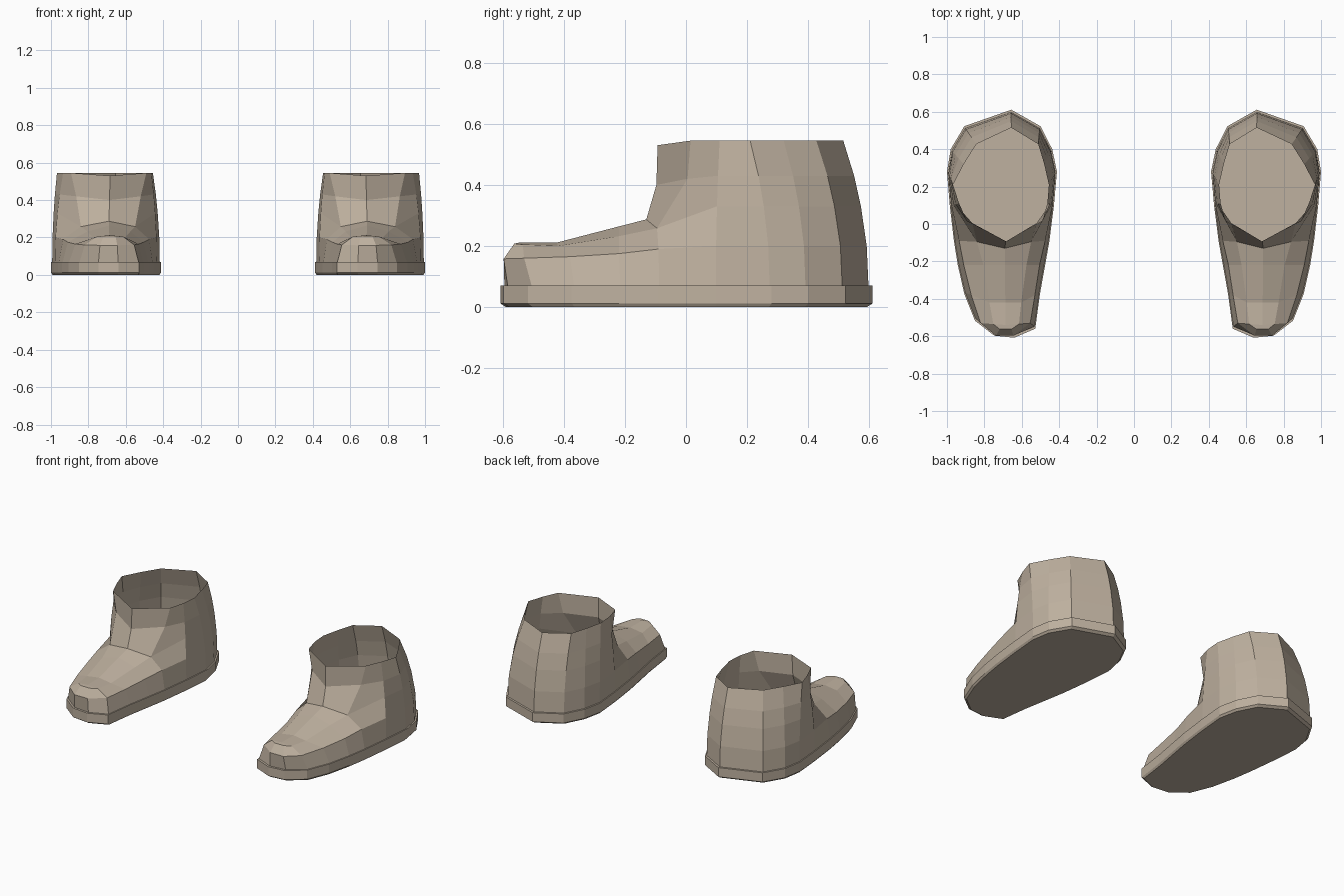
import bpy, bmesh
from mathutils import Vector

if "Cube" in bpy.data.objects:
    bpy.data.objects.remove(bpy.data.objects["Cube"])

mat = bpy.data.materials.new("tan_leather")
mat.diffuse_color = (0.52, 0.44, 0.35, 1)
mat.use_nodes = True
mat.node_tree.nodes["Principled BSDF"].inputs["Base Color"].default_value = mat.diffuse_color

# Sole outline stations, heel to toe: inner (x, y), outer (x, y)
OUT = [((.656, .611), (.656, .611)), ((.50, .523), (.907, .523)),
       ((.437, .40), (.98, .40)), ((.412, .28), (1.0, .28)),
       ((.428, .10), (.985, .10)), ((.452, -.09), (.963, -.09)),
       ((.475, -.22), (.942, -.22)), ((.503, -.375), (.907, -.375)),
       ((.528, -.56), (.85, -.517)), ((.64, -.608), (.747, -.597))]

# Shaft opening at the first five stations: inner x, outer x, y
TOP = [(.656, .656, .515), (.512, .843, .427), (.48, .91, .32),
       (.455, .968, .21), (.463, .935, .11)]
LEVELS = [(.07, 0), (.20, .07), (.33, .30), (.43, .57), (.545, 1)]

# Front columns above the base: inner x, outer x, y, z per row
FRONT = [
    [(.475, .935, -.09, .19), (.55, .84, -.095, .258),
     (.52, .865, .005, .42), (.49, .893, .015, .545)],
    [(.505, .91, -.22, .175), (.575, .805, -.22, .232)],
    [(.53, .87, -.38, .165), (.603, .773, -.42, .20)],
    [(.555, .82, -.53, .16), (.615, .752, -.535, .205)],
    [(.645, .738, -.597, .158), (.655, .718, -.562, .208)]]


def inset(p, k, z):
    return Vector((.70 + (p[0] - .70) * k, p[1] * k, z))


def make(name, faces):
    bm = bmesh.new()
    for f in faces:
        bm.faces.new([bm.verts.new(p) for p in f])
    bmesh.ops.remove_doubles(bm, verts=bm.verts, dist=1e-5)
    bmesh.ops.dissolve_degenerate(bm, edges=bm.edges, dist=1e-5)
    bmesh.ops.recalc_face_normals(bm, faces=bm.faces)
    me = bpy.data.meshes.new(name)
    bm.to_mesh(me)
    bm.free()
    me.materials.append(mat)
    ob = bpy.data.objects.new(name, me)
    bpy.context.collection.objects.link(ob)
    # The second boot is the mirror image
    mod = ob.modifiers.new("pair", 'MIRROR')
    mod.use_mirror_merge = False
    return ob


# Sole: bevelled bottom, band and narrow ledge
loop = [o[0] for o in OUT] + [o[1] for o in reversed(OUT[1:])]
rings = [[inset(p, k, z) for p in loop]
         for k, z in ((.97, 0), (1, .012), (1, .07), (.978, .07))]
n = len(loop)
faces = [rings[0]]
for a, b in zip(rings, rings[1:]):
    for i in range(n):
        j = (i + 1) % n
        faces.append([a[i], a[j], b[j], b[i]])
make("boot_soles", faces)

# Upper: columns on the inner (0) and outer (1) side
cols = []
for side in (0, 1):
    c = []
    for s, o in enumerate(OUT):
        base = inset(o[side], .978, .07)
        if s < 5:
            t = Vector((TOP[s][side], TOP[s][2], 0))
            col = []
            for z, f in LEVELS:
                p = base.lerp(t, f)
                p.z = z
                col.append(p)
        else:
            col = [base] + [Vector((r[side], r[2], r[3])) for r in FRONT[s - 5]]
        c.append(col)
    cols.append(c)

faces = []
for c in cols:
    for s in range(9):
        a, b = c[s], c[s + 1]
        for r in range(min(len(a), len(b)) - 1):
            faces.append([a[r], b[r], b[r + 1], a[r + 1]])

# Toe front
L, R = cols
for r in range(2):
    faces.append([L[9][r], R[9][r], R[9][r + 1], L[9][r + 1]])

# Instep panel and front of the shaft, folded along the centre line
ridge = [Vector(p) for p in ((.69, -.13, .287), (.69, -.22, .264),
                             (.688, -.42, .212), (.686, -.54, .212))]
shin = [ridge[0], Vector((.687, -.097, .40)), Vector((.684, -.093, .53))]
for c in cols:
    for i in range(3):
        faces.append([c[5 + i][2], c[6 + i][2], ridge[i + 1], ridge[i]])
    for i in range(2):
        faces.append([c[5][2 + i], shin[i], shin[i + 1], c[5][3 + i]])
faces.append([L[8][2], L[9][2], R[9][2], R[8][2], ridge[3]])
make("boot_uppers", faces)
